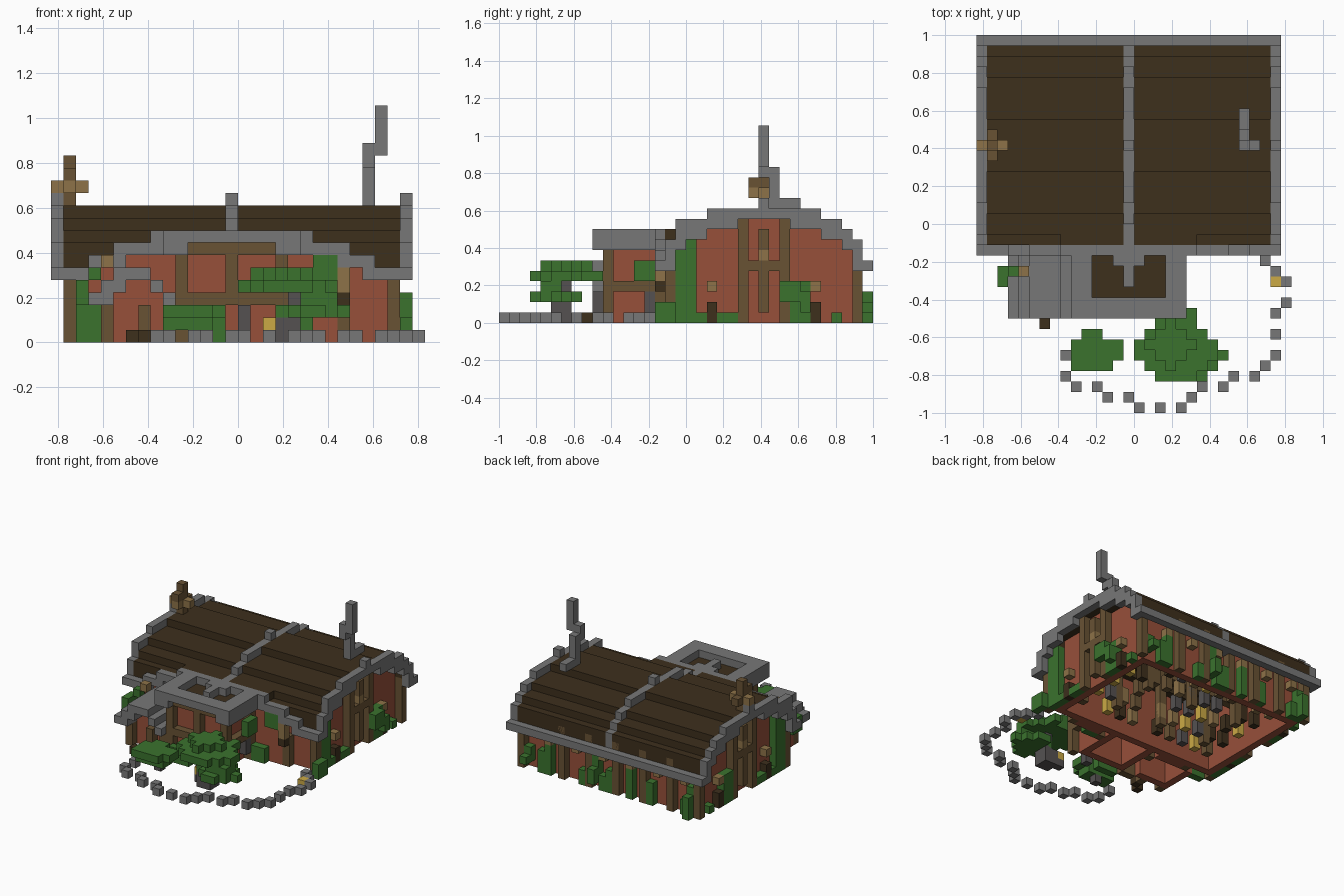
import bpy
import bmesh
import random
from mathutils import Vector

random.seed(4)
UNIT = 1 / 18  # edge length of one building block

if "Cube" in bpy.data.objects:
    bpy.data.objects.remove(bpy.data.objects["Cube"], do_unlink=True)


def make_material(name, red, green, blue):
    material = bpy.data.materials.new(name)
    material.use_nodes = True
    colour = (red, green, blue, 1)
    material.diffuse_color = colour
    material.node_tree.nodes["Principled BSDF"].inputs["Base Color"].default_value = colour
    return material


brick = make_material("red brick", .31, .08, .042)
roofing = make_material("dark roof brown", .047, .029, .012)
timber = make_material("timber brown", .14, .085, .034)
light_wood = make_material("light wood", .27, .17, .065)
stone = make_material("grey stone", .185, .185, .185)
dark_stone = make_material("dark stone", .09, .083, .083)
leaf = make_material("leaf green", .043, .17, .027)
gold = make_material("lantern gold", .6, .4, .06)


def part(name, material, boxes, mirror_x=False, mirror_y=False):
    """Join boxes given as x, x, y, y, z, z block limits into one object."""
    boxes = set(boxes)
    if mirror_x:
        boxes |= {(-1 - b, -1 - a, *rest) for a, b, *rest in boxes}
    if mirror_y:
        boxes |= {(a, b, 15 - d, 15 - c, *rest) for a, b, c, d, *rest in boxes}
    bm = bmesh.new()
    for box in sorted(boxes):
        low, high = Vector(box[::2]), Vector(box[1::2])
        cube = bmesh.ops.create_cube(bm, size=1)
        for vert in cube["verts"]:
            middle = (low + high) / 2
            size = high - low
            vert.co = Vector(m + v * s for m, v, s in zip(middle, vert.co, size)) * UNIT
    mesh = bpy.data.meshes.new(name)
    bm.to_mesh(mesh)
    bm.free()
    mesh.materials.append(material)
    obj = bpy.data.objects.new(name, mesh)
    bpy.context.collection.objects.link(obj)
    return obj


def cell(x, y, low, high):
    return (x, x + 1, y, y + 1, low, high)


def disc(x0, x1, y0, y1, z):
    """Blocky rounded layer of foliage."""
    return [(x0 + i, x1 - i, y0 + j, y1 - j, z, z + 1)
            for i, j in ((0, 2), (1, 1), (2, 0))]


# Main walls: gable ends stepped under the roof, long walls front and back
part("gable_walls", brick,
     [(11, 12, -1, 16, 0, 8), (11, 12, 1, 14, 8, 9), (11, 12, 5, 10, 9, 10)], mirror_x=True)
part("back_wall", brick, [(-12, 11, 15, 16, 0, 8)])
part("front_wall", brick,
     [(-12, 11, -1, 0, 0, 8), (4, 8, -2, -1, 0, 7), (-9, -5, -2, -1, 0, 7)])

# Timber frame standing proud of the walls
part("corner_posts", timber, [cell(12, -2, 0, 6)], mirror_x=True, mirror_y=True)
part("gable_posts", timber, [cell(12, 5, 0, 10)], mirror_x=True, mirror_y=True)
part("gable_window_frame", timber,
     [(12, 13, 6, 9, 5, 6), cell(12, 7, 1, 5), cell(12, 7, 7, 9)], mirror_x=True)
part("back_posts", timber, [cell(x, 16, 0, 7) for x in range(-10, 10, 4)])
part("front_posts", timber, [cell(8, -2, 0, 4)], mirror_x=True)
part("gable_brackets", light_wood,
     [cell(12, 2, 3, 4), cell(12, 7, 6, 7)], mirror_x=True, mirror_y=True)
part("gable_props", roofing, [cell(12, 2, 0, 2)], mirror_x=True, mirror_y=True)
part("back_brackets", light_wood, [cell(x, 16, 4, 5) for x in range(-12, 12, 4)])

# Stepped curved roof in two halves beside the middle rib
part("roof", roofing,
     [(0, 13, 5, 10, 10, 11), (0, 13, 1, 5, 9, 10), (0, 13, 10, 14, 9, 10),
      (0, 13, -1, 1, 8, 9), (0, 13, 14, 16, 8, 9),
      (0, 13, 16, 17, 6, 8), (8, 13, -2, -1, 6, 8)], mirror_x=True)


def roof_rib(x):
    return [(x, x + 1, y0, y1, z0, z1) for y0, y1, z0, z1 in (
        (7, 8, 11, 12), (5, 10, 10, 11), (2, 5, 9, 11), (0, 2, 8, 10),
        (-1, 0, 7, 9), (-2, -1, 5, 8), (-3, -2, 5, 6))]


part("roof_end_ribs", stone, roof_rib(13), mirror_x=True, mirror_y=True)
part("roof_end_lips", stone, [cell(13, -1, 9, 10)], mirror_x=True)
part("roof_middle_rib", stone,
     [box for box in roof_rib(-1) if box[3] >= 0], mirror_y=True)
part("roof_rib_feet", stone, [cell(-1, -2, 8, 9), cell(-1, 16, 5, 8)])
part("back_eave", stone, [(-15, 14, 17, 18, 5, 6)])

# Front eave rises in steps towards the entrance wing
part("front_eave", stone,
     [(11, 14, -3, -2, 5, 6), (10, 11, -3, -2, 5, 7), (8, 10, -3, -2, 6, 7),
      (8, 9, -3, -2, 7, 8), (3, 8, -3, -2, 7, 8), (-7, 6, -3, -2, 8, 9)], mirror_x=True)
part("wing_roof_slopes", roofing,
     [(0, 9, -2, -1, 7, 8), (0, 6, -2, -1, 8, 9)], mirror_x=True)

# Entrance wing with a flat roof inside a stone border
part("wing_walls", brick,
     [(-4, 3, -7, -6, 0, 7), (2, 3, -7, -1, 0, 7)], mirror_x=True)
part("wing_posts", timber,
     [cell(3, -8, 0, 7), cell(3, -3, 0, 7), cell(-1, -8, 3, 8)], mirror_x=True)
part("wing_beams", timber,
     [(-4, 3, -8, -7, z, z + 1) for z in (3, 7)]
     + [(3, 4, -7, -3, 3, 4)], mirror_x=True)
part("wing_roof", roofing, [(-4, 3, -7, -3, 7, 8)])
part("wing_border", stone,
     [(3, 5, -9, -3, 7, 9), (-4, 3, -9, -7, 8, 9)], mirror_x=True)
part("wing_roof_ridge", stone,
     [(-2, 1, -4, -3, 8, 9), (-1, 0, -6, -4, 8, 9)])

# Side porch under a small stepped gable
porch_steps = list(zip(range(-12, -5), (3, 3, 4, 5, 5, 4, 3), (4, 5, 6, 6, 6, 5, 4)))
part("porch_roof", stone,
     [(x, x + 1, -9, -3, low, high) for x, low, high in porch_steps])
part("porch_walls", brick,
     [(x, x + 1, -7, -6, 0, low) for x, low, high in porch_steps[1:-1]]
     + [(-11, -10, -6, -2, 0, 3)])
part("porch_posts", timber, [cell(x, -8, 0, 3) for x in (-11, -8, -6)])
part("door_step", roofing, [cell(-9, -10, 0, 1), cell(-8, -9, 0, 1)])
part("porch_light", light_wood, [cell(-11, -5, 6, 7)])

# Crooked chimney
part("chimney", stone,
     [cell(10, 10, 11, 12), cell(10, 9, 11, 12), cell(10, 8, 11, 15),
      cell(10, 7, 14, 16), cell(11, 7, 15, 19)])

# Crossed ornament on the roof end
part("roof_ornament_post", timber,
     [cell(-14, 7, 11, 15), cell(-14, 6, 13, 14), cell(-14, 8, 12, 13)])
part("roof_ornament_arms", light_wood,
     [cell(-15, 7, 12, 13), (-13, -12, 7, 8, 12, 13), cell(-14, 6, 12, 13)])

# Trees in the front garden
part("large_tree_leaves", leaf,
     disc(0, 8, -15, -9, 4) + disc(1, 6, -14, -9, 5)
     + disc(3, 9, -15, -10, 2) + [(5, 8, -14, -12, 3, 4), cell(5, -9, 4, 5)])
part("large_tree_trunk", dark_stone, [(3, 5, -13, -11, 0, 2), cell(4, -12, 2, 4)])
part("small_tree_leaves", leaf,
     [(-6, -1, -13, -11, 2, 3), (-6, -2, -14, -13, 2, 3), (-5, -3, -11, -10, 2, 3),
      (-6, -2, -13, -11, 1, 2)])
part("small_tree_trunk", dark_stone, [cell(-4, -12, 0, 1)])

# Bushes and vines against the walls
part("side_bushes", leaf,
     [cell(12, -1, 0, 7), cell(12, 0, 0, 8), cell(12, 1, 0, 1), (12, 13, 10, 12, 0, 4),
      (12, 13, 3, 5, 0, 1), cell(12, 14, 0, 1)], mirror_x=True)
part("outer_side_bushes", leaf,
     [(13, 14, -3, -1, 0, 2), (13, 14, 9, 11, 2, 4), cell(13, 11, 1, 3)])
back_bushes = []
for x in range(-13, 12):
    if x % 4 != 2 and random.random() < .75:
        bottom = random.choice((0, 0, 0, 1))
        top = bottom + random.choice((2, 3, 4))
        back_bushes.append(cell(x, 16, bottom, top))
        if random.random() < .4:
            back_bushes.append(cell(x, 17, bottom, min(top - 1, 3)))
part("back_bushes", leaf, back_bushes)
part("front_vines", leaf,
     [(6, 8, -3, -2, 5, 7), (4, 5, -5, -3, 4, 6), (-13, -11, -3, -2, 0, 3),
      (-13, -12, -6, -4, 3, 5), cell(-12, -5, 5, 6), cell(-10, -3, 5, 6),
      (4, 6, -3, -2, 0, 2), (-4, -1, -9, -8, 0, 2)])
part("front_bracket", light_wood, [cell(8, -3, 4, 6)])
part("front_prop", roofing, [cell(8, -3, 3, 4)])

# Ring of garden stones with lanterns
ring = [(12, -4), (13, -5), (14, -6), (14, -8), (13, -9), (13, -11), (13, -13), (12, -14),
        (11, -15), (9, -15), (8, -16), (6, -16), (5, -17), (4, -18), (2, -18), (0, -18),
        (-1, -17), (-3, -17), (-4, -16), (-6, -16), (-7, -15), (-7, -13)]
part("garden_stones", stone, [cell(x, y, 0, 1) for x, y in ring])
part("garden_lanterns", gold, [cell(13, -6, 0, 1), cell(2, -12, 1, 2)])
part("lantern_base", dark_stone, [cell(2, -12, 0, 1), cell(0, -9, 0, 3), cell(3, -4, 1, 3)])

# Interior posts, beams and furniture seen through the open base
part("inner_posts", timber, [cell(x, y, 0, 8) for x in (-8, -1, 6) for y in (4, 10)])
part("inner_beams", timber, [(-12, 11, y, y + 1, 7, 8) for y in (4, 10)])
spots = [(x, y) for x in range(-11, 10, 2) for y in range(1, 14, 3)]
random.shuffle(spots)
for name, material in (("inner_lanterns", gold), ("inner_tables", light_wood), ("inner_stoves", dark_stone),
                       ("inner_shelves", roofing), ("inner_stands", timber)):
    part(name, material, [cell(*spots.pop(), 1, 3) for _ in range(9)])
